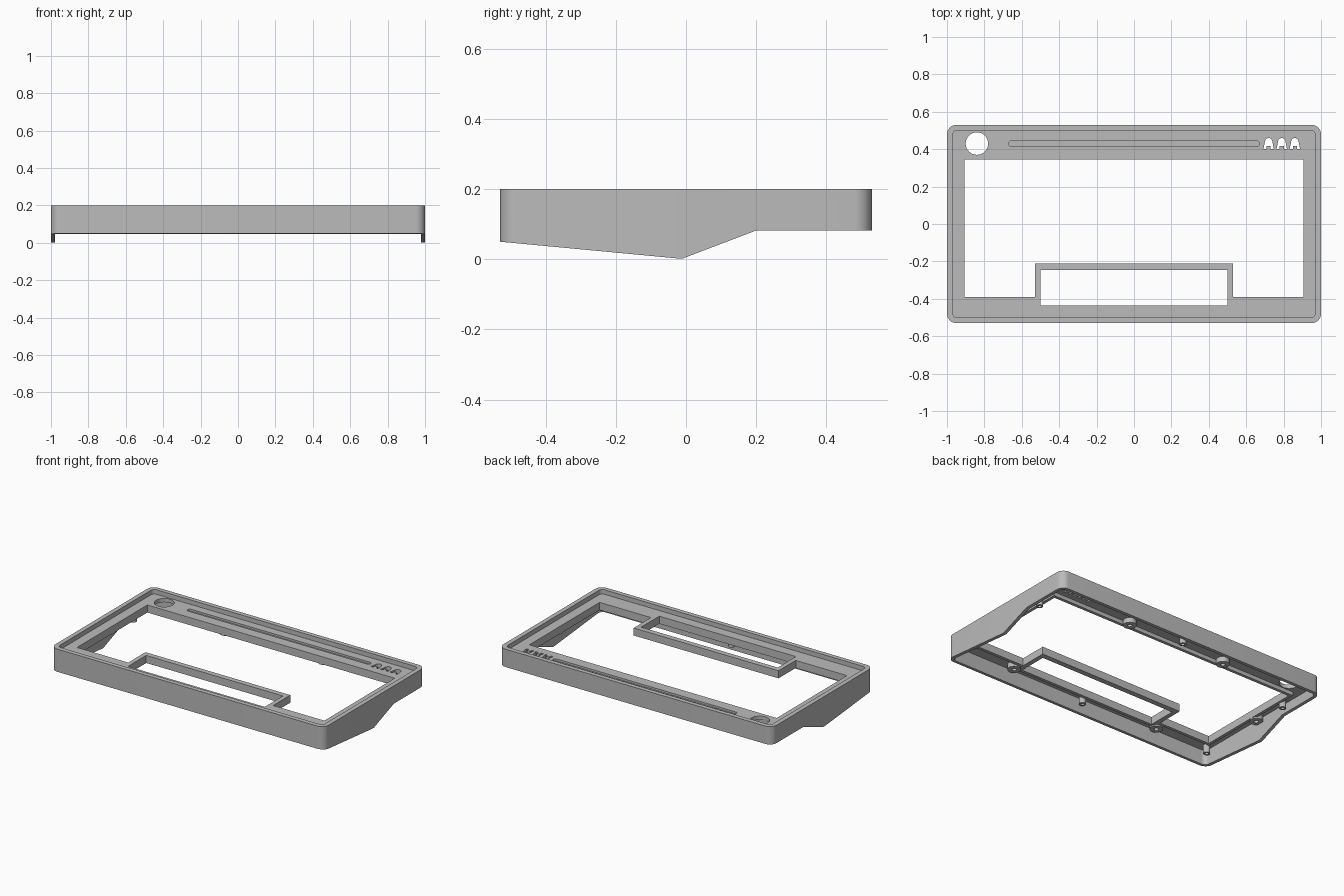
import bpy, bmesh, math
from mathutils import Vector

if "Cube" in bpy.data.objects:
    bpy.data.objects.remove(bpy.data.objects["Cube"], do_unlink=True)

grey = bpy.data.materials.new("matte_grey")
grey.use_nodes = True
grey.diffuse_color = (0.5, 0.5, 0.5, 1)
bsdf = next(n for n in grey.node_tree.nodes if n.type == "BSDF_PRINCIPLED")
bsdf.inputs["Base Color"].default_value = grey.diffuse_color

TOP, DECK, UNDER, LIP = 0.2, 0.17, 0.145, 0.12


def prism(name, points, low, high, axis="z"):
    """Extrude a flat outline from low to high along z or x."""
    def place(p, d):
        return (p[0], p[1], d) if axis == "z" else (d, p[0], p[1])
    bm = bmesh.new()
    face = bm.faces.new([bm.verts.new(place(p, low)) for p in points])
    out = bmesh.ops.extrude_face_region(bm, geom=[face])
    verts = [v for v in out["geom"] if isinstance(v, bmesh.types.BMVert)]
    shift = Vector((0, 0, 1) if axis == "z" else (1, 0, 0)) * (high - low)
    bmesh.ops.translate(bm, verts=verts, vec=shift)
    bmesh.ops.recalc_face_normals(bm, faces=bm.faces[:])
    mesh = bpy.data.meshes.new(name)
    bm.to_mesh(mesh)
    bm.free()
    mesh.materials.append(grey)
    obj = bpy.data.objects.new(name, mesh)
    bpy.context.collection.objects.link(obj)
    return obj


def rounded(x0, x1, y0, y1, r, steps=8):
    """Outline of a rectangle with rounded corners."""
    corners = [(x1 - r, y1 - r), (x0 + r, y1 - r), (x0 + r, y0 + r), (x1 - r, y0 + r)]
    return [(cx + r * math.cos(a), cy + r * math.sin(a))
            for k, (cx, cy) in enumerate(corners)
            for a in [math.pi / 2 * (k + i / steps) for i in range(steps + 1)]]


def circle(x, y, r, n=32):
    return [(x + r * math.cos(2 * math.pi * i / n), y + r * math.sin(2 * math.pi * i / n))
            for i in range(n)]


def box(x0, x1, y0, y1):
    return [(x0, y0), (x1, y0), (x1, y1), (x0, y1)]


def cut(obj, cutter):
    cutter.hide_render = True
    mod = obj.modifiers.new("cut", "BOOLEAN")
    mod.operation, mod.solver, mod.object = "DIFFERENCE", "EXACT", cutter
    bpy.context.view_layer.objects.active = obj
    bpy.ops.object.modifier_apply(modifier=mod.name)
    bpy.data.objects.remove(cutter, do_unlink=True)


def smooth(obj):
    bpy.ops.object.select_all(action="DESELECT")
    obj.select_set(True)
    bpy.context.view_layer.objects.active = obj
    bpy.ops.object.shade_smooth_by_angle(angle=math.radians(30))


# Shell: rounded block hollowed above and below the deck
shell = prism("case_shell", rounded(-1, 1, -0.53, 0.53, 0.05), 0, TOP)
cut(shell, prism("rim_pocket", rounded(-0.97, 0.97, -0.5, 0.5, 0.025), DECK, 0.3))
cut(shell, prism("under_pocket", rounded(-0.978, 0.978, -0.508, 0.508, 0.03), -0.1, UNDER))

# Sloping lower edge of the walls
cut(shell, prism("slope", [(-0.6, 0.057), (-0.53, 0.05), (-0.02, 0.002), (-0.01, 0.002),
                           (0.2, 0.082), (0.6, 0.082), (0.6, -0.2), (-0.6, -0.2)], -1.1, 1.1, "x"))

# Main opening, wrapped around the front pad frame, and the pad opening
cut(shell, prism("opening", [(-0.905, -0.39), (-0.53, -0.39), (-0.53, -0.21), (0.53, -0.21),
                             (0.53, -0.39), (0.905, -0.39), (0.905, 0.345), (-0.905, 0.345)],
                 0.1, 0.25))
cut(shell, prism("pad_opening", box(-0.5, 0.5, -0.435, -0.245), 0.1, 0.25))

# Knob hole, long groove and three arched indicator holes
cut(shell, prism("knob_hole", circle(-0.84, 0.43, 0.06, 48), 0.1, 0.25))
cut(shell, prism("groove", rounded(-0.67, 0.67, 0.415, 0.445, 0.0149), 0.157, 0.25))
for x in (0.72, 0.79, 0.86):
    arch = [(x + 0.021 * math.cos(a), 0.435 + 0.025 * math.sin(a))
            for a in [math.pi * i / 12 for i in range(13)]]
    foot = [(-0.028, 0.4), (-0.011, 0.4), (-0.011, 0.417), (0.011, 0.417), (0.011, 0.4), (0.028, 0.4)]
    cut(shell, prism("indicator_hole", arch + [(x + dx, y) for dx, y in foot], 0.1, 0.25))
smooth(shell)

# Downward lips around both openings
prism("rear_lip", box(-0.925, 0.925, 0.345, 0.365), LIP, UNDER)
prism("pad_rear_lip", box(-0.53, 0.53, -0.245, -0.21), LIP, UNDER)
prism("pad_front_lip", box(-0.53, 0.53, -0.455, -0.435), LIP, UNDER)
for side, s in (("left", 1), ("right", -1)):
    def pair(a, b, y0, y1):
        return box(min(a * s, b * s), max(a * s, b * s), y0, y1)
    prism(side + "_lip", pair(0.905, 0.925, -0.39, 0.345), LIP, UNDER)
    prism(side + "_front_lip", pair(0.53, 0.925, -0.41, -0.39), LIP, UNDER)
    prism(side + "_pad_lip", pair(0.5, 0.53, -0.435, -0.245), LIP, UNDER)


def tube(name, x, y, r, hole, low):
    """Hollow round boss hanging under the deck."""
    obj = prism(name, circle(x, y, r), low, UNDER)
    cut(obj, prism("bore", circle(x, y, hole, 20), low - 0.05, UNDER - 0.005))
    smooth(obj)


# Screw posts and mounting tabs
for x, y in ((0.94, 0.25), (-0.94, 0.25), (0.94, -0.45), (-0.94, -0.45), (0, -0.475), (0, 0.45)):
    tube("screw_post", x, y, 0.021, 0.011, 0.09)
for s in (1, -1):
    for x, y in ((0.55, -0.45), (0.36, 0.39), (0.946, 0)):
        tube("mounting_tab", s * x, y, 0.04, 0.014, 0.112)
